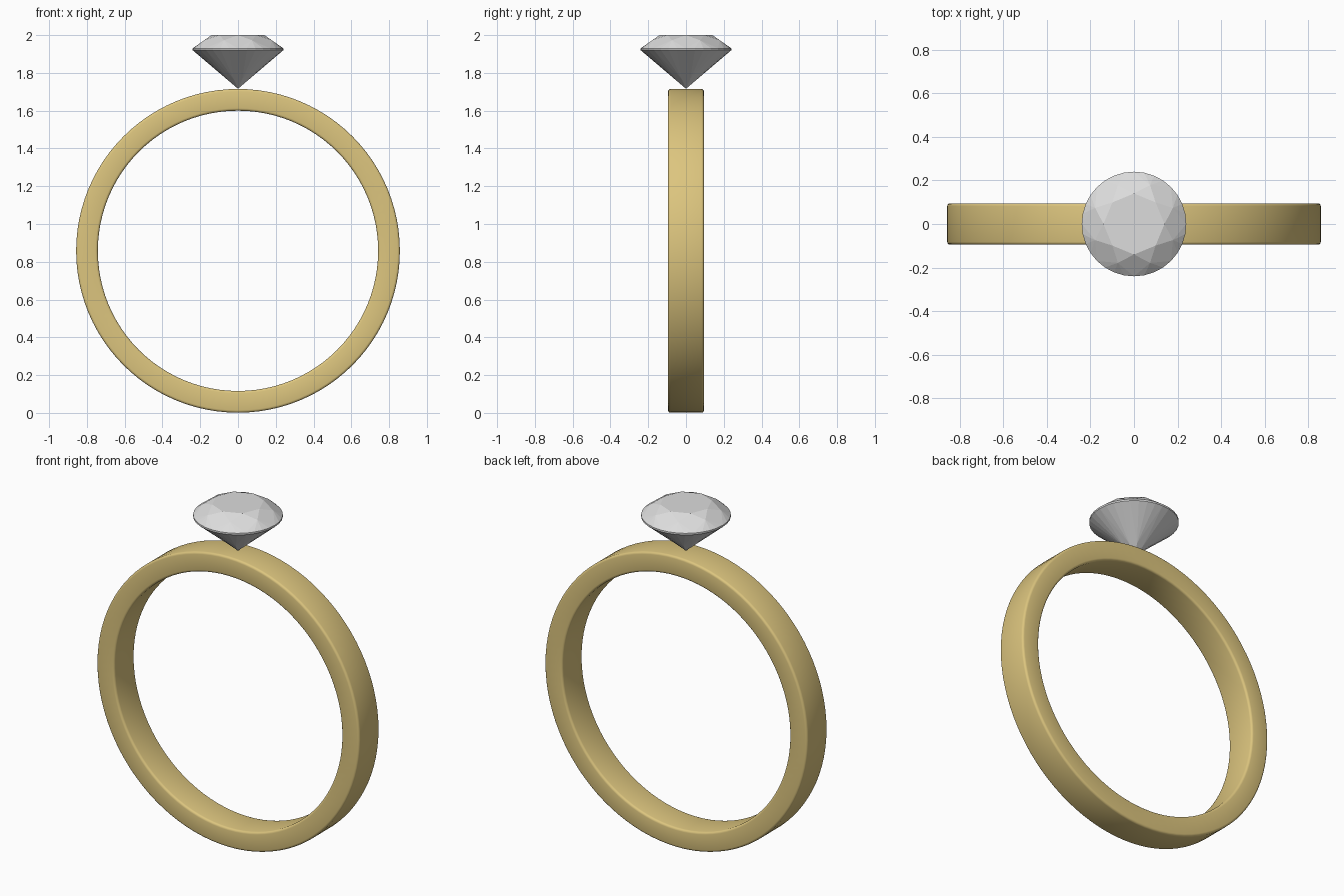
import bpy, bmesh, math

if "Cube" in bpy.data.objects:
    bpy.data.objects.remove(bpy.data.objects["Cube"])


def material(name, rgb):
    m = bpy.data.materials.new(name)
    m.diffuse_color = (*rgb, 1)
    m.use_nodes = True
    m.node_tree.nodes["Principled BSDF"].inputs["Base Color"].default_value = m.diffuse_color
    return m


def finish(bm, name, mat):
    bmesh.ops.recalc_face_normals(bm, faces=bm.faces)
    me = bpy.data.meshes.new(name)
    bm.to_mesh(me)
    bm.free()
    ob = bpy.data.objects.new(name, me)
    bpy.context.collection.objects.link(ob)
    me.materials.append(mat)
    return ob


gold = material("gold", (0.72, 0.56, 0.21))
crystal = material("clear_stone", (0.72, 0.72, 0.72))

# Band: rounded rectangle profile (radius, y) revolved about the y axis
R, r, W, CZ, B = 0.857, 0.742, 0.095, 0.858, 0.013
profile = []
for cx, cy, start in ((R - B, W - B, 0), (r + B, W - B, 90),
                      (r + B, -W + B, 180), (R - B, -W + B, 270)):
    for i in range(4):
        a = math.radians(start + 30 * i)
        profile.append((cx + B * math.cos(a), cy + B * math.sin(a)))

bm = bmesh.new()
N = 96
rings = []
for s in range(N):
    t = 2 * math.pi * s / N
    rings.append([bm.verts.new((p * math.cos(t), y, CZ + p * math.sin(t))) for p, y in profile])
P = len(profile)
for s in range(N):
    a, b = rings[s], rings[(s + 1) % N]
    for i in range(P):
        j = (i + 1) % P
        bm.faces.new((a[i], a[j], b[j], b[i]))
band = finish(bm, "ring_band", gold)
bpy.context.view_layer.objects.active = band
band.select_set(True)
bpy.ops.object.shade_smooth_by_angle(angle=math.radians(35))

# Stone: round brilliant cut with table, crown, girdle and pavilion facets
bm = bmesh.new()


def circle(n, rad, z, turn=0.0):
    return [bm.verts.new((rad * math.cos(2 * math.pi * (i + turn) / n),
                          rad * math.sin(2 * math.pi * (i + turn) / n), z)) for i in range(n)]


table = circle(8, 0.14, 2.0)
crown = circle(8, 0.193, 1.973, 0.5)
g_top = circle(32, 0.24, 1.93)
g_low = circle(32, 0.24, 1.92)
pav = circle(8, 0.055, 1.764, 0.5)
tip = bm.verts.new((0, 0, 1.716))

bm.faces.new(table)
for k in range(8):
    n = (k + 1) % 8
    g = 4 * k
    bm.faces.new((table[k], crown[k], table[n]))                      # star
    bm.faces.new((crown[k - 1], g_top[g], crown[k], table[k]))        # kite
    bm.faces.new((tip, pav[k - 1], g_low[g], pav[k]))                 # main pavilion
    for i in range(4):                                                # halves
        h = (g + i + 1) % 32
        bm.faces.new((crown[k], g_top[g + i], g_top[h]))
        bm.faces.new((pav[k], g_low[h], g_low[g + i]))
        bm.faces.new((g_top[g + i], g_low[g + i], g_low[h], g_top[h]))
finish(bm, "gemstone", crystal)
